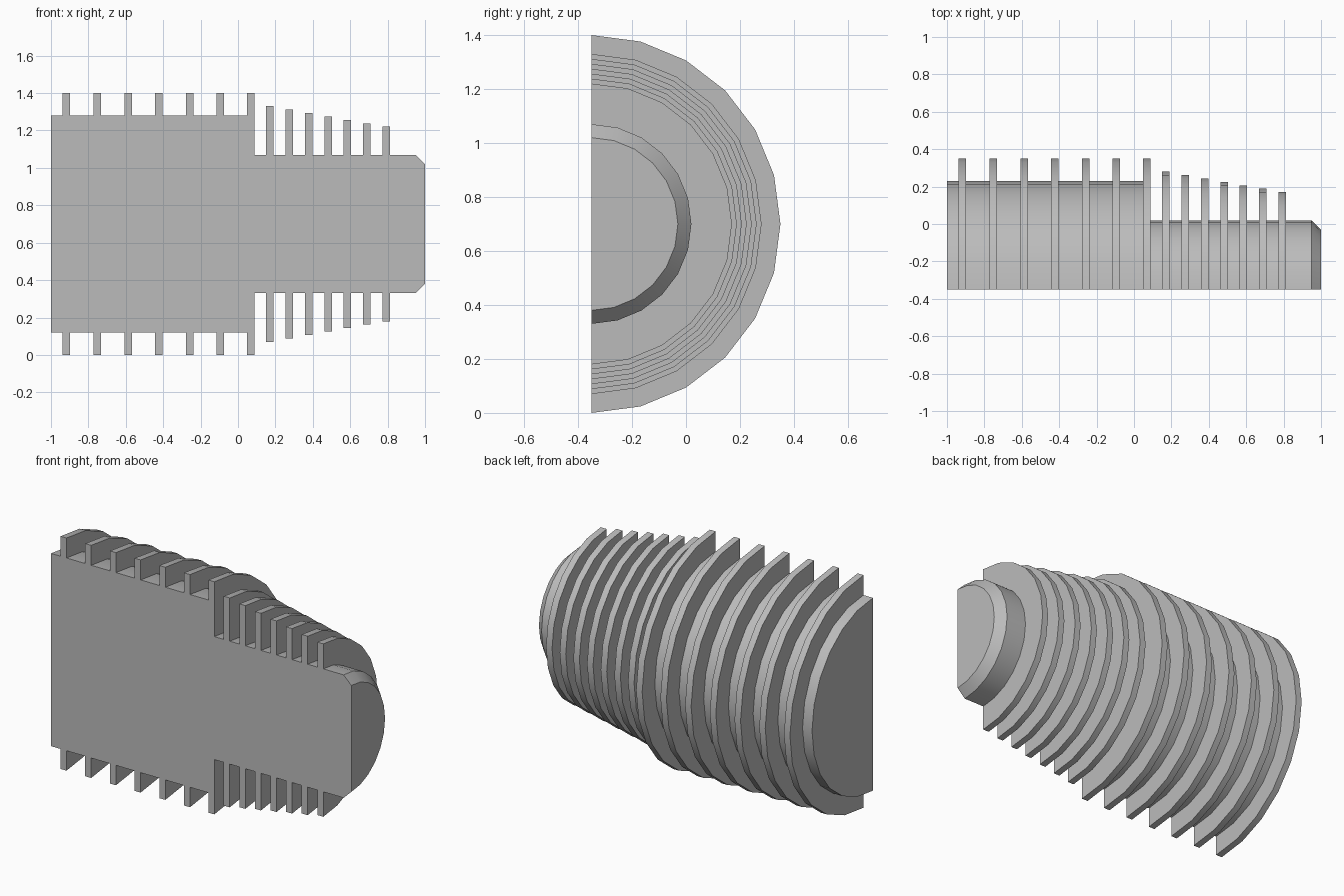
import bpy, bmesh, math

cube = bpy.data.objects.get("Cube")
if cube:
    bpy.data.objects.remove(cube, do_unlink=True)

AXIS_Y, AXIS_Z = -0.35, 0.70
SEGMENTS = 12
FIN = 0.04

metal = bpy.data.materials.new("grey metal")
metal.use_nodes = True
grey = (0.5, 0.5, 0.5, 1)
metal.diffuse_color = grey
metal.node_tree.nodes["Principled BSDF"].inputs["Base Color"].default_value = grey


def add_fin(profile, start, base, tip):
    """Append one square-edged fin to the (x, radius) profile."""
    profile += [(start, base), (start, tip), (start + FIN, tip), (start + FIN, base)]


def half_lathe(name, profile):
    """Turn the profile half way round the axis and close the flat side and ends."""
    bm = bmesh.new()
    rings = []
    for i in range(SEGMENTS + 1):
        a = math.pi * i / SEGMENTS
        rings.append([bm.verts.new((x, AXIS_Y + r * math.sin(a), AXIS_Z + r * math.cos(a)))
                      for x, r in profile])
    for a, b in zip(rings, rings[1:]):
        for j in range(len(profile) - 1):
            bm.faces.new((a[j], a[j + 1], b[j + 1], b[j]))
    bm.faces.new([ring[0] for ring in rings])
    bm.faces.new([ring[-1] for ring in rings])
    bm.faces.new(rings[0] + rings[-1][::-1])
    bmesh.ops.recalc_face_normals(bm, faces=bm.faces)
    mesh = bpy.data.meshes.new(name)
    bm.to_mesh(mesh)
    bm.free()
    mesh.materials.append(metal)
    obj = bpy.data.objects.new(name, mesh)
    bpy.context.collection.objects.link(obj)
    bpy.context.view_layer.objects.active = obj
    obj.select_set(True)
    bpy.ops.object.shade_smooth_by_angle(angle=math.radians(30))
    obj.select_set(False)
    return obj


# Wide body with seven equal fins
outline = [(-1, 0.58)]
for i in range(6):
    add_fin(outline, -0.937 + i * 0.1645, 0.58, 0.70)
# The seventh fin ends at the step down to the narrow barrel
outline += [(0.047, 0.58), (0.047, 0.70), (0.087, 0.70), (0.087, 0.37)]
# Narrow barrel with seven fins that shrink towards the tip
for i in range(7):
    add_fin(outline, 0.15 + i * 0.1038, 0.37, 0.63 - i * 0.0183)
# Chamfered tip
outline += [(0.948, 0.37), (1, 0.32)]

half_lathe("finned_half_cylinder", outline)
